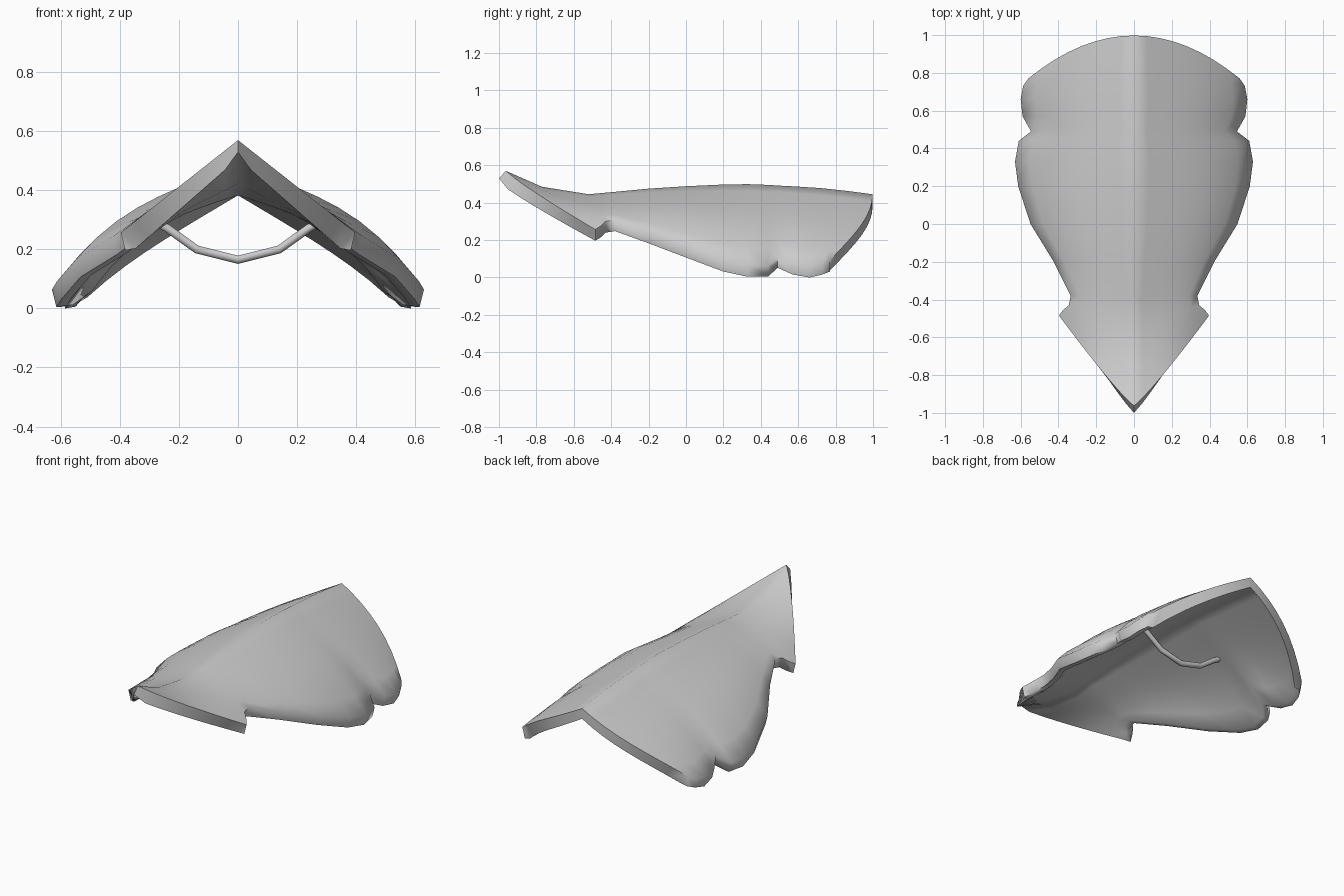
import bpy, bmesh

if "Cube" in bpy.data.objects:
    bpy.data.objects.remove(bpy.data.objects["Cube"])

# Ribs along the shell: ridge y, ridge z, edge x, edge y, edge z, bulge, sweep power
RIBS = [
    (-0.963, 0.570, 0.397, -0.485, 0.257, 0.00, 1.12),
    (-0.77, 0.485, 0.375, -0.455, 0.275, 0.02, 1.2),
    (-0.52, 0.445, 0.345, -0.43, 0.300, 0.02, 1.0),
    (-0.38, 0.458, 0.335, -0.38, 0.308, 0.015, 1.0),
    (-0.20, 0.475, 0.425, -0.20, 0.243, 0.033, 1.0),
    (0.00, 0.488, 0.548, 0.00, 0.167, 0.053, 1.0),
    (0.20, 0.497, 0.613, 0.20, 0.092, 0.064, 1.0),
    (0.33, 0.499, 0.630, 0.33, 0.064, 0.067, 1.0),
    (0.44, 0.495, 0.610, 0.44, 0.066, 0.062, 1.0),
    (0.50, 0.491, 0.545, 0.49, 0.112, 0.052, 1.0),
    (0.58, 0.487, 0.590, 0.57, 0.076, 0.055, 1.0),
    (0.72, 0.478, 0.600, 0.66, 0.060, 0.05, 1.5),
    (0.86, 0.463, 0.587, 0.73, 0.076, 0.035, 2.0),
    (0.998, 0.445, 0.560, 0.77, 0.092, 0.02, 2.0),
]
HALF = 8


def rib_ring(rib, lean):
    """Closed section: outer skin, turned-down rim, inner skin back again."""
    ry, rz, ex, ey, ez, bulge, power = rib
    outer, inner = [], []
    for i in range(-HALF, HALF + 1):
        s = i / HALF
        t = abs(s)
        y = ry + (ey - ry) * t ** power
        z = rz + (ez - rz) * t + bulge / 0.472 * t * (1 - t ** 3)
        outer.append((ex * s, y, z))
        inner.append(((ex - 0.05) * s, y + lean * (1 - 0.7 * t), z - 0.062 + 0.008 * t))
    inner[HALF] = (0, ry + lean, rz - (0.04 if lean else 0.062))
    rim = (ex - 0.015, ey, ez - 0.06)
    return outer + [rim] + inner[::-1] + [(-rim[0], rim[1], rim[2])]


# Roof-shaped shell lofted through the ribs
bm = bmesh.new()
rings = [[bm.verts.new(p) for p in rib_ring(r, -0.037 if k == 0 else 0)]
         for k, r in enumerate(RIBS)]
n = len(rings[0])
for a, b in zip(rings, rings[1:]):
    for j in range(n):
        bm.faces.new((a[j], a[(j + 1) % n], b[(j + 1) % n], b[j]))

# Front and rear rims closing the gap between the two skins
w = 2 * HALF + 1
for ring in (rings[0], rings[-1]):
    outer, inner = ring[:w], ring[w + 1:2 * w + 1][::-1]
    for j in range(w - 1):
        bm.faces.new((outer[j], outer[j + 1], inner[j + 1], inner[j]))
    bm.faces.new((outer[-1], ring[w], inner[-1]))
    bm.faces.new((outer[0], inner[0], ring[-1]))
bmesh.ops.recalc_face_normals(bm, faces=bm.faces)
mesh = bpy.data.meshes.new("shell")
bm.to_mesh(mesh)
bm.free()
shell = bpy.data.objects.new("shell", mesh)
bpy.context.collection.objects.link(shell)
bpy.context.view_layer.objects.active = shell
shell.select_set(True)
bpy.ops.object.shade_smooth_by_angle(angle=1.2)

# Hanging strap under the shell
curve = bpy.data.curves.new("strap", 'CURVE')
curve.dimensions = '3D'
curve.bevel_depth = 0.016
curve.bevel_resolution = 1
curve.use_fill_caps = True
path = [(-0.27, 0.288), (-0.24, 0.272), (-0.14, 0.2), (0, 0.165),
        (0.14, 0.2), (0.24, 0.272), (0.27, 0.288)]
spline = curve.splines.new('POLY')
spline.points.add(len(path) - 1)
for point, (x, z) in zip(spline.points, path):
    point.co = (x, 0.4, z, 1)
strap = bpy.data.objects.new("strap", curve)
bpy.context.collection.objects.link(strap)
